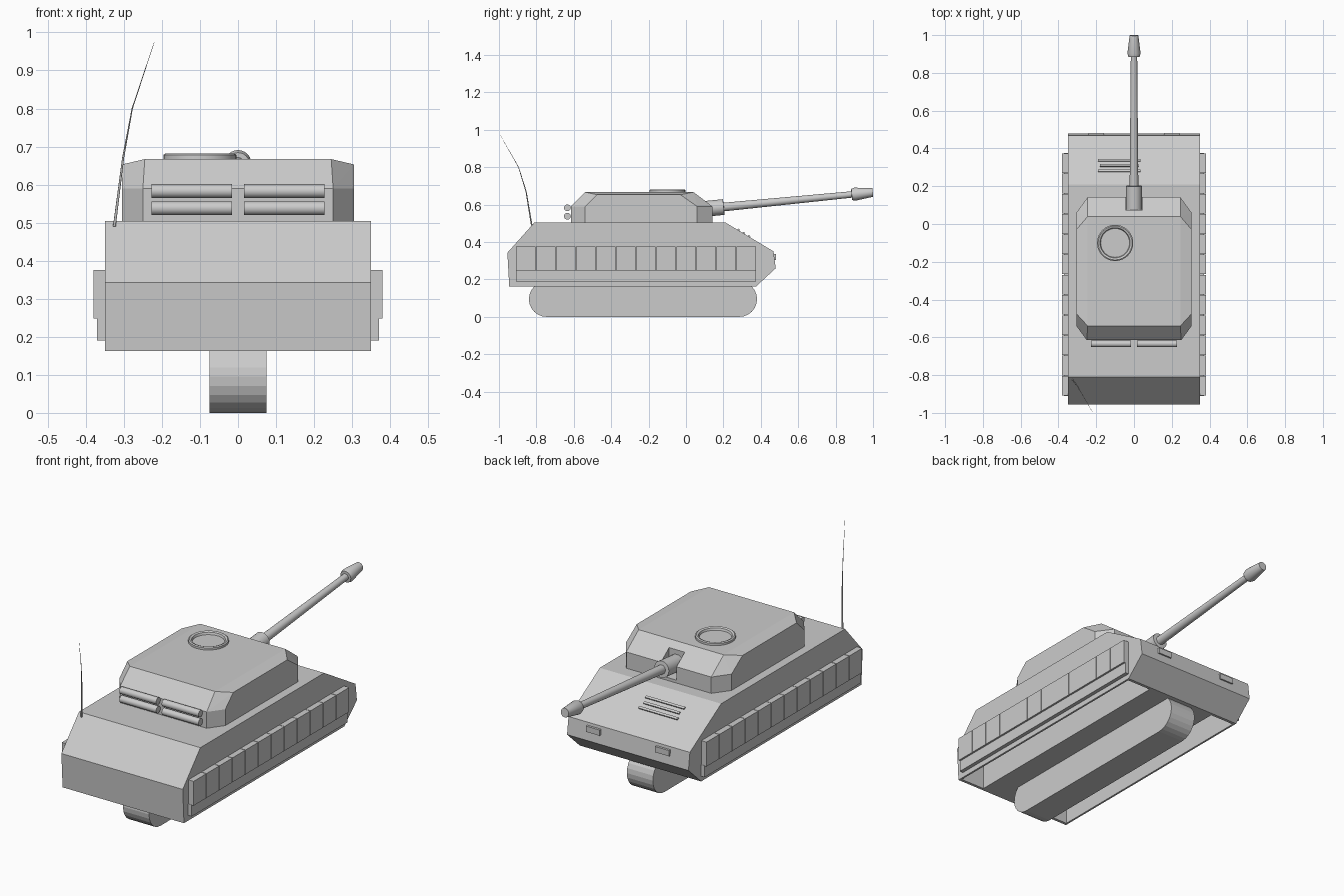
import bpy, bmesh, math
from mathutils import Vector, Matrix

if "Cube" in bpy.data.objects:
    bpy.data.objects.remove(bpy.data.objects["Cube"])


def finish(name, bm, smooth=False):
    bmesh.ops.recalc_face_normals(bm, faces=bm.faces[:])
    me = bpy.data.meshes.new(name)
    bm.to_mesh(me)
    bm.free()
    ob = bpy.data.objects.new(name, me)
    bpy.context.collection.objects.link(ob)
    if smooth:
        bpy.ops.object.select_all(action='DESELECT')
        ob.select_set(True)
        bpy.context.view_layer.objects.active = ob
        bpy.ops.object.shade_smooth_by_angle(angle=math.radians(35))
    return ob


def prism(name, yz, x0, x1):
    """Extrude a side profile across x."""
    bm = bmesh.new()
    face = bm.faces.new([bm.verts.new((x0, y, z)) for y, z in yz])
    ext = bmesh.ops.extrude_face_region(bm, geom=[face])
    moved = [g for g in ext['geom'] if isinstance(g, bmesh.types.BMVert)]
    bmesh.ops.translate(bm, vec=(x1 - x0, 0, 0), verts=moved)
    return finish(name, bm)


def box(name, x0, x1, y0, y1, z0, z1):
    return prism(name, [(y0, z0), (y1, z0), (y1, z1), (y0, z1)], x0, x1)


def lathe(name, profile, origin, axis, sides=24):
    """Revolve (radius, distance) points about an axis, capping both ends."""
    bm = bmesh.new()
    rot = Vector((0, 0, 1)).rotation_difference(Vector(axis)).to_matrix()
    rings = []
    for r, d in profile:
        ring = []
        for i in range(sides):
            a = 2 * math.pi * i / sides
            p = rot @ Vector((r * math.cos(a), r * math.sin(a), d))
            ring.append(bm.verts.new(p + Vector(origin)))
        rings.append(ring)
    for a, b in zip(rings, rings[1:]):
        for i in range(sides):
            j = (i + 1) % sides
            bm.faces.new((a[i], a[j], b[j], b[i]))
    bm.faces.new(rings[0])
    bm.faces.new(rings[-1])
    return finish(name, bm, True)


def cut(ob, cutter):
    mod = ob.modifiers.new("cut", 'BOOLEAN')
    mod.operation = 'DIFFERENCE'
    mod.solver = 'EXACT'
    mod.object = cutter
    cutter.hide_render = True
    cutter.hide_set(True)


# Hull with a track well on each side of the belly
hull = prism("hull", [(-0.945, 0.163), (-0.955, 0.343), (-0.81, 0.505), (0.21, 0.505),
                      (0.468, 0.35), (0.48, 0.26), (0.375, 0.163)], -0.35, 0.35)
for s in (-1, 1):
    xs = sorted((s * 0.2, s * 0.34))
    cut(hull, box("well_cutter", *xs, -0.93, 0.36, 0.1, 0.29))

# Side skirts: a row of plates over a lower strip
plates = 12
step = 1.285 / plates
for s in (-1, 1):
    a, b, c = s * 0.348, s * 0.38, s * 0.37
    box("skirt_strip", *sorted((a, c)), -0.91, 0.375, 0.19, 0.25)
    for i in range(plates):
        y = -0.91 + i * step
        box("skirt_plate", *sorted((a, b)), y + 0.0015, y + step - 0.0015, 0.248, 0.375)

# Central track loop
r, loop = 0.095, []
for cy, start in ((0.285, -90), (-0.745, 90)):
    for i in range(13):
        t = math.radians(start + 15 * i)
        loop.append((cy + r * math.cos(t), r + r * math.sin(t)))
prism("track", loop, -0.075, 0.075)

# Turret: faceted convex shell with a gun notch
half = [(0.25, -0.615, 0.505), (0.305, -0.54, 0.505), (0.305, 0.06, 0.505), (0.245, 0.142, 0.505),
        (0.25, -0.615, 0.59), (0.305, -0.54, 0.59), (0.305, 0.06, 0.59), (0.245, 0.142, 0.59),
        (0.245, -0.54, 0.667), (0.305, -0.475, 0.653), (0.305, -0.03, 0.653), (0.245, 0.04, 0.667)]
bm = bmesh.new()
for x, y, z in half:
    bm.verts.new((x, y, z))
    bm.verts.new((-x, y, z))
bmesh.ops.convex_hull(bm, input=bm.verts[:])
bmesh.ops.dissolve_limit(bm, angle_limit=0.02, verts=bm.verts[:], edges=bm.edges[:])
turret = finish("turret", bm)
cut(turret, box("notch_cutter", -0.045, 0.045, 0.075, 0.2, 0.52, 0.72))

# Gun: sleeve, barrel and muzzle along one tilted axis
axis = Vector((0, 1, 0.098)).normalized()
lathe("gun", [(0.042, 0), (0.042, 0.125), (0.023, 0.126), (0.017, 0.812), (0.03, 0.813),
              (0.035, 0.83), (0.023, 0.926)], (0, 0.077, 0.575), axis)

# Roof hatch ring with a sunken floor
lathe("hatch", [(0.096, 0), (0.096, 0.018), (0.09, 0.022), (0.08, 0.018), (0.076, 0.006)],
      (-0.1, -0.1, 0.66), (0, 0, 1), 32)

# Stowed tubes on the turret end
for x in (-0.228, 0.016):
    for z in (0.538, 0.583):
        lathe("stowed_tube", [(0.018, 0), (0.018, 0.212)], (x, -0.634, z), (1, 0, 0), 20)

# Lamps on the gun-end edge
for x in (-0.2, 0.2):
    box("lamp", x - 0.04, x + 0.04, 0.455, 0.482, 0.305, 0.335)

# Vent slats lying on the sloped plate
slope = math.atan2(-0.155, 0.258)
for i, (x0, x1) in enumerate(((-0.19, 0.035), (-0.18, 0.025), (-0.19, 0.035))):
    y = 0.28 + 0.028 * i
    z = 0.505 - (y - 0.21) * 0.6
    slat = box("vent_slat", x0, x1, -0.006, 0.006, -0.006, 0.007)
    slat.matrix_world = Matrix.Translation((0, y, z)) @ Matrix.Rotation(slope, 4, 'X')

# Whip antenna
path = [(-0.325, -0.825, 0.49, 1.0), (-0.302, -0.855, 0.67, 0.7),
        (-0.278, -0.895, 0.8, 0.4), (-0.22, -0.995, 0.975, 0.12)]
curve = bpy.data.curves.new("antenna", 'CURVE')
curve.dimensions = '3D'
curve.bevel_depth = 0.004
curve.bevel_resolution = 1
curve.use_fill_caps = True
line = curve.splines.new('POLY')
line.points.add(len(path) - 1)
for p, (x, y, z, w) in zip(line.points, path):
    p.co = (x, y, z, 1)
    p.radius = w
bpy.context.collection.objects.link(bpy.data.objects.new("antenna", curve))
